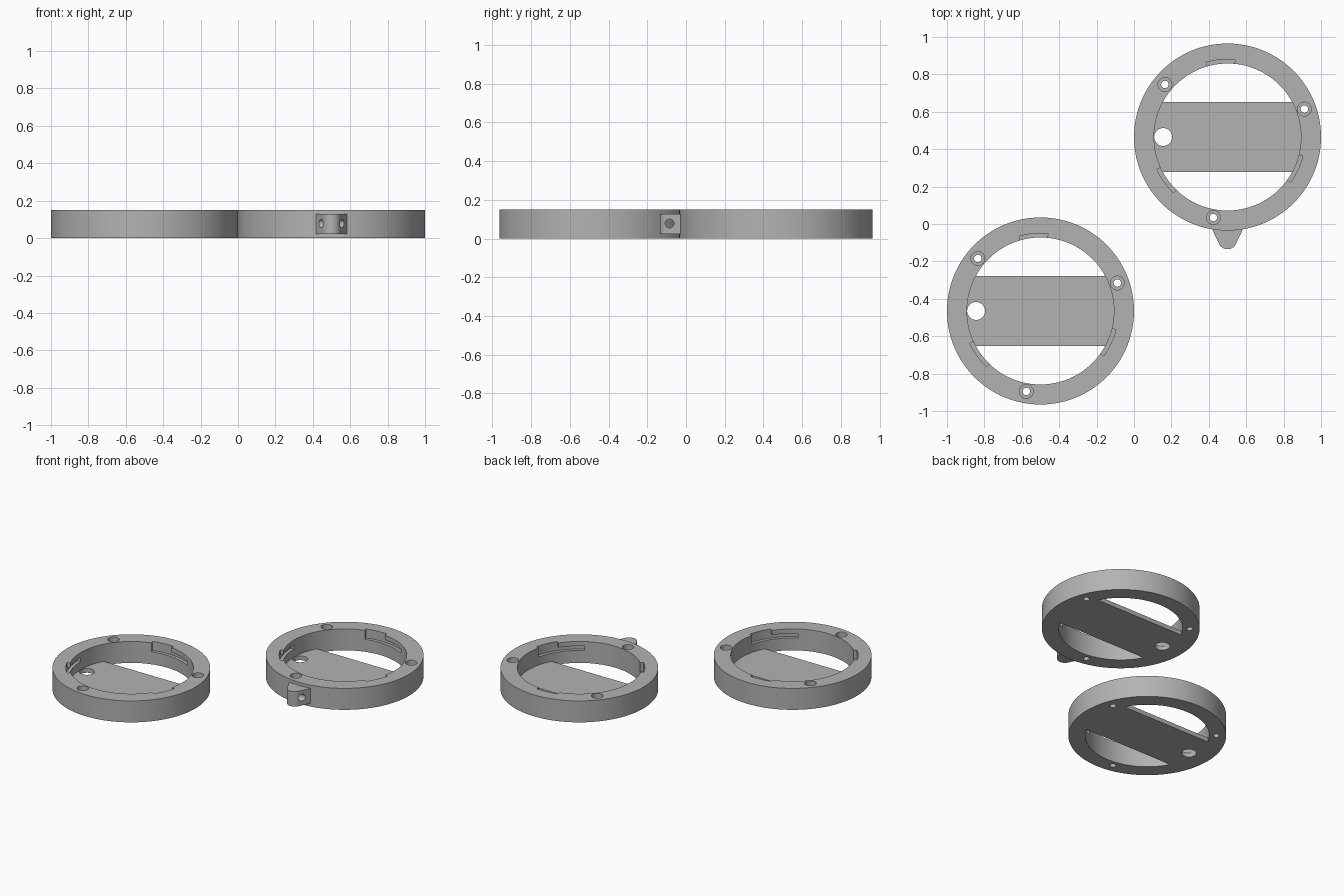
import bpy, bmesh
from math import sin, cos, radians, asin, degrees
from mathutils import Matrix, Vector

cube = bpy.data.objects.get("Cube")
if cube:
    bpy.data.objects.remove(cube, do_unlink=True)

grey = bpy.data.materials.new("plain grey")
grey.use_nodes = True
COLOUR = (0.45, 0.45, 0.45, 1)
grey.diffuse_color = COLOUR
grey.node_tree.nodes["Principled BSDF"].inputs["Base Color"].default_value = COLOUR

HEIGHT, OUTER, BORE = 0.15, 0.5, 0.393
FLOOR, HALF_PLATE = 0.03, 0.187


def arc(r, a0, a1, n, cx=0, cy=0):
    """Points along an arc, angles in degrees."""
    angles = [radians(a0 + (a1 - a0) * i / n) for i in range(n + 1)]
    return [(cx + r * cos(a), cy + r * sin(a)) for a in angles]


def circle(r, n=32, cx=0, cy=0):
    return arc(r, 0, 360, n, cx, cy)[:-1]


def prism(name, points, z0, z1, matrix=Matrix()):
    """Extrude a flat outline from z0 to z1."""
    bm = bmesh.new()
    base = bm.faces.new([bm.verts.new((x, y, z0)) for x, y in points])
    top = bmesh.ops.extrude_face_region(bm, geom=[base])["geom"]
    bmesh.ops.translate(bm, vec=Vector((0, 0, z1 - z0)),
                        verts=[g for g in top if isinstance(g, bmesh.types.BMVert)])
    bmesh.ops.recalc_face_normals(bm, faces=bm.faces)
    bm.transform(matrix)
    mesh = bpy.data.meshes.new(name)
    bm.to_mesh(mesh)
    bm.free()
    mesh.materials.append(grey)
    obj = bpy.data.objects.new(name, mesh)
    bpy.context.collection.objects.link(obj)
    return obj


def combine(body, tool, operation="DIFFERENCE"):
    """Apply a boolean and discard the tool."""
    tool.hide_render = True
    mod = body.modifiers.new("combine", "BOOLEAN")
    mod.operation, mod.solver, mod.object = operation, "EXACT", tool
    bpy.context.view_layer.objects.active = body
    bpy.ops.object.modifier_apply(modifier=mod.name)
    bpy.data.objects.remove(tool, do_unlink=True)


def make_ring(name, cx, cy, with_tab):
    # Ring wall
    body = prism(name, circle(OUTER, 128), 0, HEIGHT)
    combine(body, prism("bore", circle(BORE, 128), -0.1, 0.3))

    # Floor strip with its ends let into the wall
    reach = BORE + 0.006
    a = degrees(asin(HALF_PLATE / reach))
    strip = arc(reach, -a, a, 20) + arc(reach, 180 - a, 180 + a, 20)
    combine(body, prism("floor_strip", strip, 0, FLOOR), "UNION")
    combine(body, prism("cable_hole", circle(0.048, 40, -0.344), -0.1, 0.1))

    # Counterbored screw holes
    for angle in (20, 140, 260):
        x, y = 0.437 * cos(radians(angle)), 0.437 * sin(radians(angle))
        combine(body, prism("screw_hole", circle(0.02, 24, x, y), -0.1, 0.3))
        combine(body, prism("counterbore", circle(0.037, 32, x, y), 0.08, 0.3))

    # Bayonet slots: an open entry and a covered run beside it
    for turn in (0, 120, 240):
        for a0, a1, top in ((84.5, 106, 0.3), (60, 86, 0.118)):
            outline = arc(0.415, a0 + turn, a1 + turn, 12) + arc(0.36, a1 + turn, a0 + turn, 12)
            combine(body, prism("slot", outline, 0.087, top))

    # Cross-drilled tab on the front
    if with_tab:
        outline = [(0.083, -0.47), (0.083, -0.492)] + arc(0.05, -22, -158, 20, 0, -0.55)
        outline += [(-0.083, -0.492), (-0.083, -0.47)]
        combine(body, prism("tab", outline, 0.023, 0.128), "UNION")
        sideways = Matrix.Translation((0, -0.55, 0.078)) @ Matrix.Rotation(radians(90), 4, "Y")
        combine(body, prism("tab_hole", circle(0.023, 24), -0.2, 0.2, sideways))

    body.location = (cx, cy, 0)
    bpy.ops.object.select_all(action="DESELECT")
    body.select_set(True)
    bpy.context.view_layer.objects.active = body
    bpy.ops.object.shade_smooth_by_angle(angle=radians(30))


make_ring("plain_ring", -0.5, -0.465, False)
make_ring("tabbed_ring", 0.5, 0.465, True)
